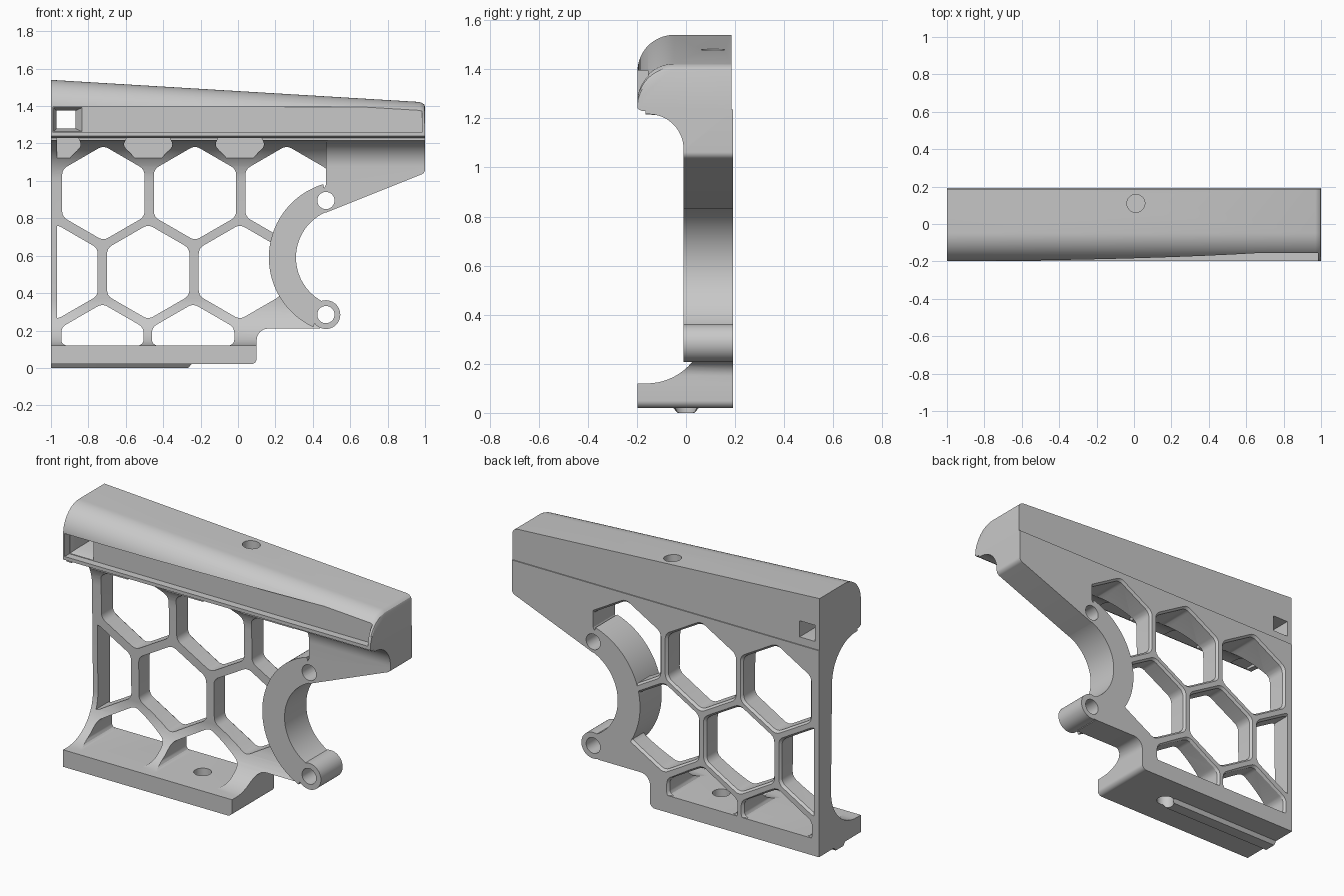
import bpy, bmesh
from math import cos, sin, pi, radians, tan
from mathutils import Vector

if "Cube" in bpy.data.objects:
    bpy.data.objects.remove(bpy.data.objects["Cube"])

COLOUR = (0.58, 0.58, 0.58, 1)
grey = bpy.data.materials.new("machined_grey")
grey.use_nodes = True
grey.diffuse_color = COLOUR
grey.node_tree.nodes["Principled BSDF"].inputs["Base Color"].default_value = COLOUR


def arc(cx, cy, r, a0, a1, n=16):
    steps = [radians(a0 + (a1 - a0) * i / n) for i in range(n + 1)]
    return [(cx + r * cos(a), cy + r * sin(a)) for a in steps]


def circle(cx, cy, r, n=40):
    return arc(cx, cy, r, 0, 360, n)[:-1]


def rounded(corners, n=6):
    """Polygon from (u, v, radius) corners, each filleted by its radius."""
    out = []
    for i, (u, v, r) in enumerate(corners):
        p = Vector((u, v))
        if r == 0:
            out.append((u, v))
            continue
        a = (Vector(corners[i - 1][:2]) - p).normalized()
        b = (Vector(corners[(i + 1) % len(corners)][:2]) - p).normalized()
        half = a.angle(b) / 2
        centre = p + (a + b).normalized() * (r / sin(half))
        start = p + a * (r / tan(half)) - centre
        end = p + b * (r / tan(half)) - centre
        for k in range(n + 1):
            d = start.lerp(end, k / n).normalized() * r
            out.append(tuple(centre + d))
    return out


def rect(u0, u1, v0, v1):
    return [(u0, v0), (u1, v0), (u1, v1), (u0, v1)]


def loft(name, axis, sections):
    """Solid through (position, outline) sections stacked along an axis."""
    place = {"x": lambda d, u, v: (d, u, v),
             "y": lambda d, u, v: (u, d, v),
             "z": lambda d, u, v: (u, v, d)}[axis]
    bm = bmesh.new()
    rings = [[bm.verts.new(place(d, u, v)) for u, v in pts] for d, pts in sections]
    for lower, upper in zip(rings, rings[1:]):
        for i in range(len(lower)):
            bm.faces.new((lower[i - 1], lower[i], upper[i], upper[i - 1]))
    bm.faces.new(rings[0])
    bm.faces.new(rings[-1])
    bmesh.ops.recalc_face_normals(bm, faces=bm.faces)
    mesh = bpy.data.meshes.new(name)
    bm.to_mesh(mesh)
    bm.free()
    mesh.materials.append(grey)
    ob = bpy.data.objects.new(name, mesh)
    bpy.context.collection.objects.link(ob)
    return ob


def prism(name, axis, outline, d0, d1):
    return loft(name, axis, [(d0, outline), (d1, outline)])


def combine(target, tools, operation):
    for tool in tools:
        mod = target.modifiers.new("cut", "BOOLEAN")
        mod.solver = "MANIFOLD"
        mod.operation = operation
        mod.object = tool
        deps = bpy.context.evaluated_depsgraph_get()
        mesh = bpy.data.meshes.new_from_object(target.evaluated_get(deps))
        target.modifiers.clear()
        target.data = mesh
        bpy.data.objects.remove(tool)


def crossed(name, front, side):
    """Solid whose front and side outlines are both given."""
    ob = prism(name, "y", front, -0.5, 0.5)
    combine(ob, [prism("side", "x", side, -1.5, 1.5)], "INTERSECT")
    return ob


BACK = 0.192

# Lattice body: thin web flaring into the foot and the top shelf
web_side = ([(BACK, 0.02), (-0.198, 0.02), (-0.198, 0.12)]
            + arc(-0.16, 0.36, 0.24, -90, 0) + arc(-0.15, 0.995, 0.22, 0, 90)
            + [(-0.165, 1.215), (-0.165, 1.235), (BACK, 1.235)])
web_front = rounded([(-1, 0.02, 0), (0.1, 0.02, 0.03), (0.1, 0.21, 0.06), (0.44, 0.21, 0)]
                    + [(u, v, 0) for u, v in arc(0.575, 0.59, 0.34, 245, 110)]
                    + [(0.48, 1.235, 0), (-1, 1.235, 0)])
body = crossed("lattice_body", web_front, web_side)


def hexagon(cx, cz, grow):
    size = 0.254 + grow
    return rounded([(cx + size * sin(k * pi / 3), cz + size * cos(k * pi / 3), 0.05)
                    for k in range(6)], 4)


def foot_cell(cx, cz, grow):
    """Upper half of a hexagon, flat along the foot."""
    w, base = 0.22 + grow * 0.87, 0.12 - grow
    return rounded([(cx - w, base, 0.03), (cx + w, base, 0.03), (cx + w, cz + 0.127, 0.05),
                    (cx, cz + 0.254 + grow, 0.05), (cx - w, cz + 0.127, 0.05)], 4)


# Honeycomb openings, with a small flare at the back
rows = [(hexagon, 0.935, (-0.72, -0.23, 0.26)), (hexagon, 0.513, (-0.97, -0.48, 0.01)),
        (foot_cell, 0.09, (-0.725, -0.24))]
cells = []
for shape, z, xs in rows:
    for x in xs:
        cells.append(loft("cell", "y", [(-0.4, shape(x, z, 0)), (0.178, shape(x, z, 0)),
                                        (0.2, shape(x, z, 0.02))]))
# Shallow pockets under the shelf
for x in (-0.97, -0.48, 0.01):
    outline = rounded([(x - 0.065, 1.115, 0.015), (x + 0.065, 1.115, 0.015), (x + 0.135, 1.19, 0.03),
                       (x + 0.1, 1.26, 0), (x - 0.1, 1.26, 0), (x - 0.135, 1.19, 0.03)], 4)
    cells.append(prism("pocket", "y", outline, -0.4, 0.03))
combine(body, cells, "DIFFERENCE")

# Solid borders that close the clipped cells
end_wall = crossed("end_wall", rect(-1, -0.968, 0.02, 1.235), web_side)
foot = prism("foot", "y", rounded([(-1, 0.02, 0), (0.1, 0.02, 0.03), (0.1, 0.12, 0), (-1, 0.12, 0)]),
             -0.198, BACK)

# Arm that carries the rear of the shelf
arm_side = ([(BACK, 0.5), (-0.01, 0.5)] + arc(-0.152, 1.075, 0.142, 0, 90)
            + [(-0.165, 1.217), (-0.165, 1.235), (BACK, 1.235)])
arm_front = rounded([(0.47, 1.235, 0), (1, 1.235, 0), (1, 1.042, 0.03), (0.47, 0.83, 0),
                     (0.42, 0.88, 0), (0.47, 0.98, 0)])
arm = crossed("arm", arm_front, arm_side)

# Half ring with a boss at its lower end
ring_outline = arc(0.575, 0.59, 0.41, 107, 245, 48) + arc(0.575, 0.59, 0.265, 245, 107, 48)
ring = prism("half_ring", "y", ring_outline, -0.01, BACK)
boss = prism("boss", "y", circle(0.47, 0.285, 0.077), -0.01, BACK)

# Rail under the foot, tapering at its far end
rail = loft("rail", "x", [(-1, [(-0.06, 0.03), (-0.035, 0), (0.035, 0), (0.06, 0.03)]),
                          (-0.27, [(-0.06, 0.03), (-0.035, 0), (0.035, 0), (0.06, 0.03)]),
                          (-0.21, [(-0.04, 0.03), (-0.03, 0.019), (0.03, 0.019), (0.04, 0.03)])])
combine(body, [end_wall, foot, arm, ring, boss, rail], "UNION")

# Pin holes and foot screw hole
pins = [prism("pin", "y", circle(0.47, z, 0.046), -0.5, 0.5) for z in (0.285, 0.895)]
pins.append(prism("screw", "z", circle(-0.23, 0, 0.048), -0.2, 0.2))
combine(body, pins, "DIFFERENCE")


# Sloping cover with a rounded front shoulder
def cover_outline(top):
    return ([(0.186, 1.23), (-0.18, 1.23), (-0.198, 1.24)]
            + arc(-0.048, top - 0.15, 0.15, 180, 90, 20) + [(0.186, top)])


sections = [(-1, cover_outline(1.54)), (0.97, cover_outline(1.422))]
for a in (30, 60, 90):
    sections.append((0.97 + 0.03 * sin(radians(a)), cover_outline(1.42 - 0.025 * (1 - cos(radians(a))))))
cover = loft("top_cover", "x", sections)

# Front channel, tapered square window and screw hole in the cover
channel = prism("channel", "y", rect(-0.99, 0.985, 1.26, 1.395), -0.5, -0.155)
window = loft("window", "y", [(-0.16, rect(-0.988, -0.83, 1.262, 1.393)),
                              (-0.1, rect(-0.97, -0.87, 1.28, 1.375)),
                              (0.3, rect(-0.97, -0.87, 1.28, 1.375))])
screw = prism("cover_screw", "z", circle(0.01, 0.11, 0.048), 1.35, 1.7)
combine(cover, [channel, window, screw], "DIFFERENCE")

# Smooth curved faces, crisp edges
bpy.ops.object.select_all(action="DESELECT")
for ob in (body, cover):
    ob.select_set(True)
bpy.context.view_layer.objects.active = body
bpy.ops.object.shade_smooth_by_angle(angle=radians(25))
